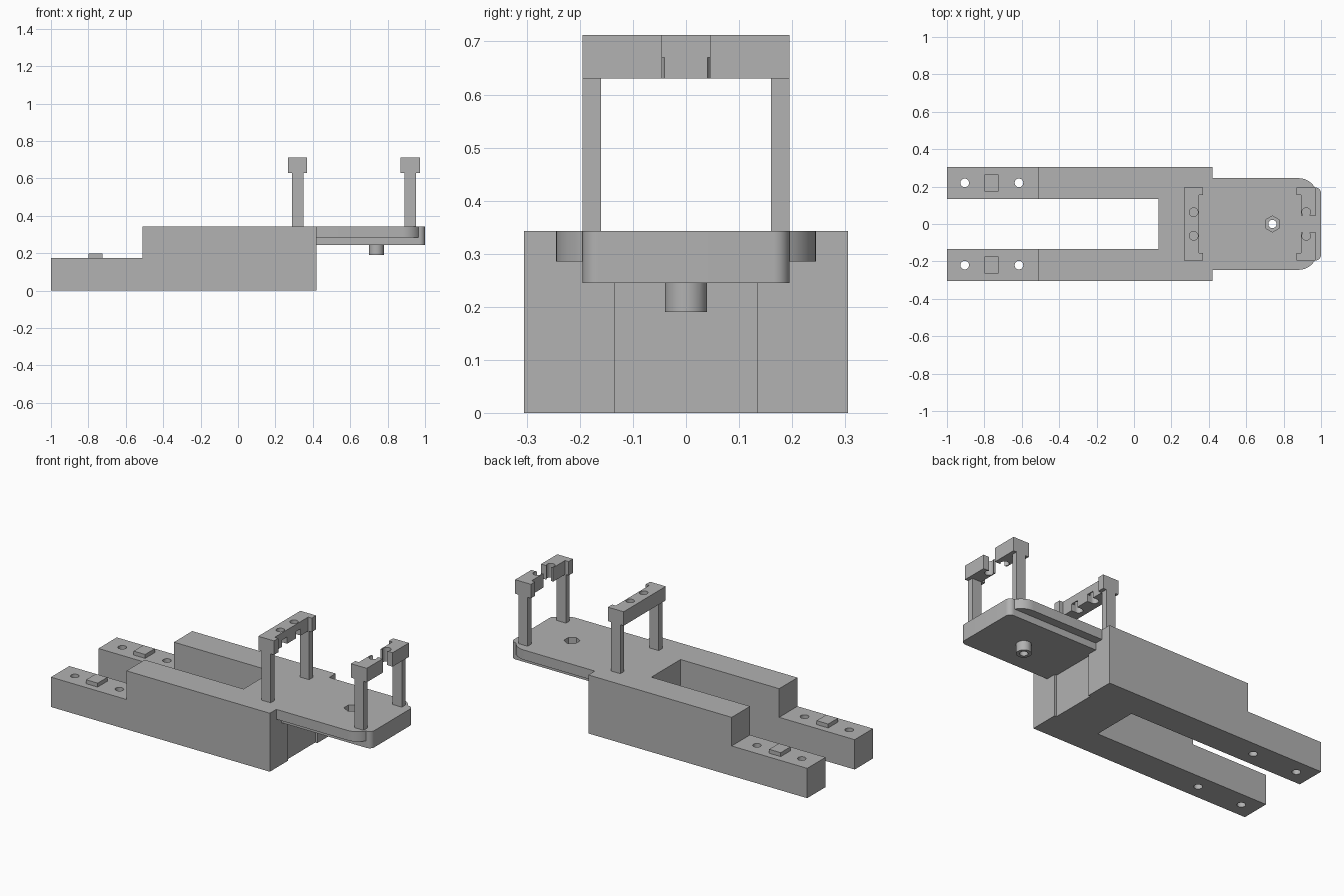
import bpy
import math

cube = bpy.data.objects.get("Cube")
if cube:
    bpy.data.objects.remove(cube, do_unlink=True)

grey = bpy.data.materials.new("plain_grey")
grey.use_nodes = True
colour = (0.445, 0.445, 0.445, 1)
grey.diffuse_color = colour
grey.node_tree.nodes["Principled BSDF"].inputs["Base Color"].default_value = colour


def prism(name, pts, z0, z1):
    """Extrude a counter-clockwise outline from z0 to z1."""
    n = len(pts)
    verts = [(x, y, z) for z in (z0, z1) for x, y in pts]
    faces = [tuple(reversed(range(n))), tuple(range(n, 2 * n))]
    faces += [(i, (i + 1) % n, n + (i + 1) % n, n + i) for i in range(n)]
    mesh = bpy.data.meshes.new(name)
    mesh.from_pydata(verts, [], faces)
    mesh.materials.append(grey)
    obj = bpy.data.objects.new(name, mesh)
    bpy.context.collection.objects.link(obj)
    return obj


def arc(cx, cy, r, a0, a1, steps):
    angles = [math.radians(a0 + (a1 - a0) * i / steps) for i in range(steps + 1)]
    return [(cx + r * math.cos(a), cy + r * math.sin(a)) for a in angles]


def box(name, x0, x1, y0, y1, z0, z1):
    return prism(name, [(x0, y0), (x1, y0), (x1, y1), (x0, y1)], z0, z1)


def cylinder(name, x, y, r, z0, z1, sides=32):
    return prism(name, arc(x, y, r, 90, 450, sides)[:-1], z0, z1)


def nose(name, x0, x1, w, r, z0, z1):
    """Slab with the two corners at x1 rounded."""
    pts = [(x0, -w)] + arc(x1 - r, r - w, r, -90, 0, 10)
    pts += arc(x1 - r, w - r, r, 0, 90, 10) + [(x0, w)]
    return prism(name, pts, z0, z1)


def combine(obj, tool, operation="DIFFERENCE"):
    bpy.context.view_layer.objects.active = obj
    mod = obj.modifiers.new("combine", "BOOLEAN")
    mod.operation, mod.solver, mod.object = operation, "EXACT", tool
    bpy.ops.object.modifier_apply(modifier=mod.name)
    bpy.data.objects.remove(tool, do_unlink=True)


def smooth(obj):
    bpy.ops.object.select_all(action="DESELECT")
    obj.select_set(True)
    bpy.context.view_layer.objects.active = obj
    bpy.ops.object.shade_smooth_by_angle(angle=math.radians(30))


TOP = 0.343

# Forked body with stepped-down prongs and a shallow end recess
body = box("forked_body", -1, 0.42, -0.305, 0.305, 0, TOP)
combine(body, box("slot", -1.1, 0.13, -0.135, 0.135, -0.1, 0.5))
combine(body, box("step", -1.1, -0.51, -0.4, 0.4, 0.175, 0.5))
combine(body, box("recess", 0.407, 0.5, -0.135, 0.135, -0.1, 0.245))
for y in (-0.22, 0.22):
    for x in (-0.905, -0.615):
        combine(body, cylinder("bolt_hole", x, y, 0.023, -0.1, 0.3))
    box("prong_pad", -0.8, -0.725, y - 0.045, y + 0.045, 0.17, 0.198)
smooth(body)

# Rounded end plate with a deeper core, nut pocket and boss
plate = nose("end_plate", 0.42, 0.98, 0.245, 0.1, 0.285, TOP)
combine(plate, nose("core", 0.42, 1, 0.195, 0.03, 0.245, TOP), "UNION")
combine(plate, cylinder("boss", 0.74, 0, 0.04, 0.19, 0.26), "UNION")
combine(plate, cylinder("nut_pocket", 0.74, 0, 0.043, 0.30, 0.5, 6))
combine(plate, cylinder("boss_hole", 0.74, 0, 0.022, 0.1, 0.5))
smooth(plate)


def holder(name, x, d, split):
    """Two posts and a crossbar; d is the direction its open side faces."""
    def span(a, b):
        return sorted((x + d * a, x + d * b))

    for y in (-0.1775, 0.1775):
        box(name + "_post", x - 0.03, x + 0.03, y - 0.0175, y + 0.0175, TOP - 0.01, 0.64)
    bar = box(name + "_crossbar", x - 0.051, x + 0.051, -0.195, 0.195, 0.63, 0.712)
    combine(bar, box("relief", *span(0.028, 0.1), -0.155, 0.155, 0.6, 0.8))
    if split:
        combine(bar, box("gap", x - 0.1, x + 0.1, -0.045, 0.045, 0.6, 0.8))
    for y in (-0.063, 0.063):
        combine(bar, cylinder("pin_hole", x, y, 0.023, 0.6, 0.8))
        if split:
            # Narrow neck opening towards the gap
            y0, y1 = sorted((0, y))
            combine(bar, box("neck", x - 0.014, x + 0.014, y0, y1, 0.6, 0.8))
        else:
            # Lower slot opening towards the relieved face
            combine(bar, box("slot", *span(0, 0.1), y - 0.0228, y + 0.0228, 0.6, 0.67))
    smooth(bar)


holder("inner_holder", 0.319, 1, False)
holder("outer_holder", 0.921, -1, True)
